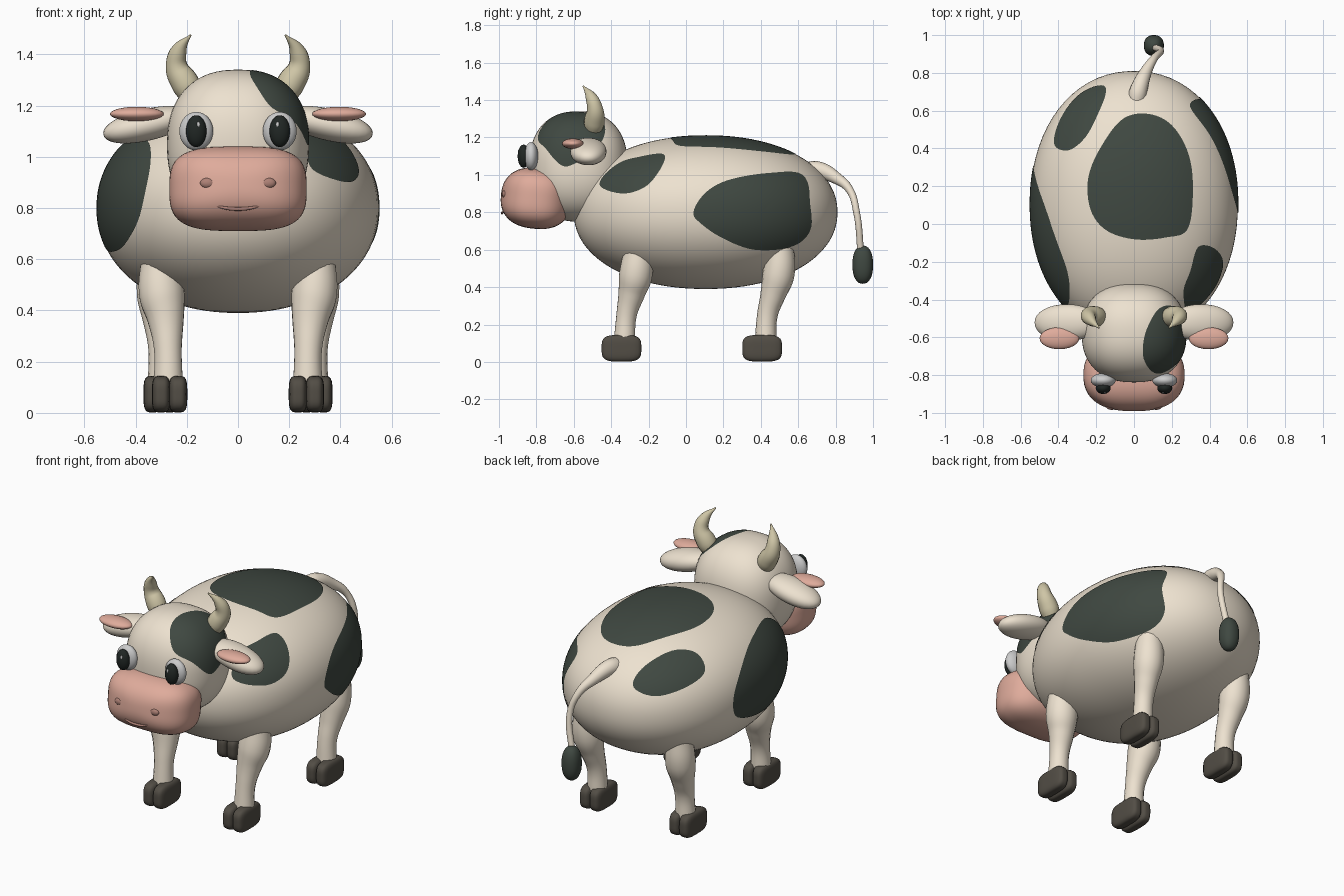
import bpy, bmesh, math
from mathutils import Vector, Matrix

if "Cube" in bpy.data.objects:
    bpy.data.objects.remove(bpy.data.objects["Cube"])


def material(name, rgb):
    m = bpy.data.materials.new(name)
    m.diffuse_color = (*rgb, 1)
    m.use_nodes = True
    m.node_tree.nodes["Principled BSDF"].inputs["Base Color"].default_value = m.diffuse_color
    return m


CREAM = material("cream", (.85, .76, .63))
DARK = material("dark_patch", (.05, .065, .053))
PINK = material("pink", (.74, .41, .33))
NOSTRIL = material("dark_pink", (.42, .22, .18))
HOOF = material("hoof", (.085, .075, .06))
HORN = material("horn", (.62, .56, .38))
WHITE = material("white", (.92, .92, .90))
BLACK = material("pupil", (.015, .02, .018))


def finish(name, bm, mat):
    bmesh.ops.recalc_face_normals(bm, faces=bm.faces)
    me = bpy.data.meshes.new(name)
    bm.to_mesh(me)
    bm.free()
    for p in me.polygons:
        p.use_smooth = True
    me.materials.append(mat)
    ob = bpy.data.objects.new(name, me)
    bpy.context.collection.objects.link(ob)
    return ob


def unit(v, p, py=None):
    """Push a direction onto the unit superellipsoid: exponent p across x/z, py along y."""
    py = py or p
    ring = (abs(v.x) ** p + abs(v.z) ** p) ** (1 / p)
    return v / (ring ** py + abs(v.y) ** py) ** (1 / py)


def blob(name, centre, radii, mat, p=2.0, rot=None, seg=32, py=None):
    bm = bmesh.new()
    bmesh.ops.create_uvsphere(bm, u_segments=seg, v_segments=seg * 3 // 4, radius=1)
    for v in bm.verts:
        q = Vector([a * b for a, b in zip(unit(v.co, p, py), radii)])
        v.co = (rot @ q if rot else q) + Vector(centre)
    return finish(name, bm, mat)


def tube(name, pts, mat):
    """Tapered tube through (x, y, z, radius) points."""
    cu = bpy.data.curves.new(name, 'CURVE')
    cu.dimensions = '3D'
    cu.bevel_depth = 1
    cu.bevel_resolution = 6
    cu.resolution_u = 8
    cu.use_fill_caps = True
    sp = cu.splines.new('BEZIER')
    sp.bezier_points.add(len(pts) - 1)
    for b, q in zip(sp.bezier_points, pts):
        b.co = q[:3]
        b.radius = q[3]
        b.handle_left_type = b.handle_right_type = 'AUTO'
    sp.radius_interpolation = 'CARDINAL'
    cu.materials.append(mat)
    ob = bpy.data.objects.new(name, cu)
    bpy.context.collection.objects.link(ob)
    bpy.ops.object.select_all(action='DESELECT')
    ob.select_set(True)
    bpy.context.view_layer.objects.active = ob
    bpy.ops.object.convert(target='MESH')
    bpy.ops.object.shade_smooth_by_angle(angle=math.radians(50))


def patch(name, host, pts):
    """Colour patch hugging a host blob, from a rough 3D outline."""
    c, r, p = host
    loc = [unit(Vector([(q[i] - c[i]) / r[i] for i in range(3)]), p) for q in pts]
    n, sub, rings = len(loc), 6, 10
    outline = []
    for i in range(n):
        a, b, d, e = (loc[(i + k) % n] for k in (-1, 0, 1, 2))
        for j in range(sub):
            t = j / sub
            outline.append(.5 * (2 * b + (d - a) * t + (2 * a - 5 * b + 4 * d - e) * t * t
                                 + (3 * b - a - 3 * d + e) * t ** 3))
    mid = sum(loc, Vector()) / n
    bm = bmesh.new()

    def vert(q):
        q = unit(q, p)
        return bm.verts.new([c[i] + q[i] * r[i] * 1.005 for i in range(3)])
    hub = vert(mid)
    loops = [[vert(mid.lerp(o, k / rings)) for o in outline] for k in range(1, rings + 1)]
    m = len(outline)
    for i in range(m):
        j = (i + 1) % m
        bm.faces.new((hub, loops[0][i], loops[0][j]))
        for a, b in zip(loops, loops[1:]):
            bm.faces.new((a[i], b[i], b[j], a[j]))
    me = finish(name, bm, DARK).data
    if me.polygons[0].normal.dot(me.polygons[0].center - Vector(c)) < 0:
        me.flip_normals()


def lift(host, axis, sign, pts):
    """Give 2D outline points their missing coordinate on the host surface."""
    c, r, p = host
    out = []
    for q in pts:
        q = list(q)
        q.insert(axis, c[axis])
        d = 1 - sum(abs((q[i] - c[i]) / r[i]) ** p for i in range(3))
        q[axis] += sign * r[axis] * max(d, 0) ** (1 / p)
        out.append(q)
    return out


# Body, head and muzzle
BODY = ((0, .105, .80), (.55, .705, .41), 2.12)
HEAD = ((0, -.575, 1.045), (.277, .263, .295), 2.35)
blob("body", *BODY[:2], CREAM, BODY[2], seg=72)
blob("head", *HEAD[:2], CREAM, HEAD[2], seg=56)
blob("muzzle", (0, -.80, .875), (.268, .19, .163), PINK, 3.3,
     Matrix.Rotation(math.radians(-6), 3, 'X'), seg=48, py=2.4)
tube("mouth", [(-.09, -.972, .81, .003), (-.05, -.98, .80, .006), (0, -.983, .796, .007),
               (.05, -.98, .80, .006), (.09, -.972, .81, .003)], NOSTRIL)

# Patches on body and head
patch("back_patch", BODY, lift(BODY, 2, 1, [
    (-.05, .56), (.08, .58), (.20, .52), (.29, .36), (.31, .15), (.28, -.03), (.17, -.07),
    (0, -.08), (-.15, -.03), (-.23, .08), (-.24, .25), (-.16, .43)]))
patch("right_flank_patch", BODY, lift(BODY, 0, 1, [
    (.04, .80), (.10, .90), (.22, .97), (.45, 1.01), (.62, 1.0), (.66, .85), (.66, .70),
    (.57, .62), (.37, .60), (.20, .66), (.08, .74)]))
patch("right_shoulder_patch", BODY, lift(BODY, 0, 1, [
    (-.46, .95), (-.36, 1.06), (-.25, 1.095), (-.12, 1.11), (-.13, 1.04), (-.21, .94), (-.34, .90)]))
patch("left_flank_patch", BODY, lift(BODY, 0, -1, [
    (-.41, .95), (-.25, 1.06), (0, 1.055), (.18, .98), (.30, .85), (.28, .72), (.10, .65),
    (-.09, .63), (-.28, .66), (-.42, .77)]))
patch("left_rump_patch", BODY, lift(BODY, 2, 1, [
    (-.42, .42), (-.39, .55), (-.28, .69), (-.16, .73), (-.16, .65), (-.24, .48), (-.34, .39)]))
patch("head_patch", HEAD, [
    (.06, -.58, 1.34), (.05, -.71, 1.30), (.12, -.79, 1.20), (.22, -.75, 1.14), (.27, -.68, 1.06),
    (.28, -.62, 1.05), (.27, -.50, 1.12), (.22, -.43, 1.22), (.13, -.45, 1.30)])

# Paired parts
for s, side in ((-1, "left_"), (1, "right_")):
    def flip(pts):
        return [(s * q[0], *q[1:]) for q in pts]

    # Face
    blob(side + "nostril", (s * .118, -.968, .897), (.03, .016, .021), NOSTRIL, seg=20)
    blob(side + "eye", (s * .163, -.828, 1.10), (.066, .038, .075), WHITE)
    blob(side + "pupil", (s * .163, -.868, 1.10), (.04, .032, .062), BLACK, seg=24)
    blob(side + "eye_glint", (s * .155, -.893, 1.125), (.007, .006, .012), WHITE, seg=12)

    # Ears and horns
    blob(side + "ear", (s * .355, -.522, 1.125), (.175, .097, .062), CREAM, 2.1,
         Matrix.Rotation(math.radians(s * 13), 3, 'Y'))
    blob(side + "inner_ear", (s * .395, -.605, 1.167), (.105, .058, .028), PINK, seg=24)
    tube(side + "horn", flip([(.175, -.50, 1.23, .045), (.205, -.49, 1.285, .055), (.24, -.487, 1.355, .043),
                              (.228, -.51, 1.42, .029), (.185, -.55, 1.475, .004)]), HORN)

    # Legs and cloven hooves
    tube(side + "front_leg", flip([(.272, -.33, .10, .058), (.274, -.318, .25, .055), (.283, -.29, .37, .073),
                                   (.298, -.268, .47, .09), (.303, -.255, .62, .075)]), CREAM)
    tube(side + "rear_leg", flip([(.295, .425, .10, .058), (.295, .435, .25, .055), (.303, .465, .36, .068),
                                  (.31, .495, .47, .085), (.312, .505, .64, .072)]), CREAM)
    for end, x, y in (("front_", .267, -.345), ("rear_", .30, .407)):
        for k, toe in ((-1, "inner"), (1, "outer")):
            blob(side + end + toe + "_hoof", (s * (x + k * .033), y, .073), (.036, .106, .071), HOOF, 3.8)

# Tail and tuft
tube("tail", [(.01, .64, 1.02, .048), (.025, .71, 1.025, .046), (.06, .80, .985, .033), (.105, .875, .92, .021),
              (.14, .912, .80, .018), (.11, .935, .58, .018)], CREAM)
blob("tail_tuft", (.105, .945, .52), (.053, .055, .102), DARK, 2.3)
